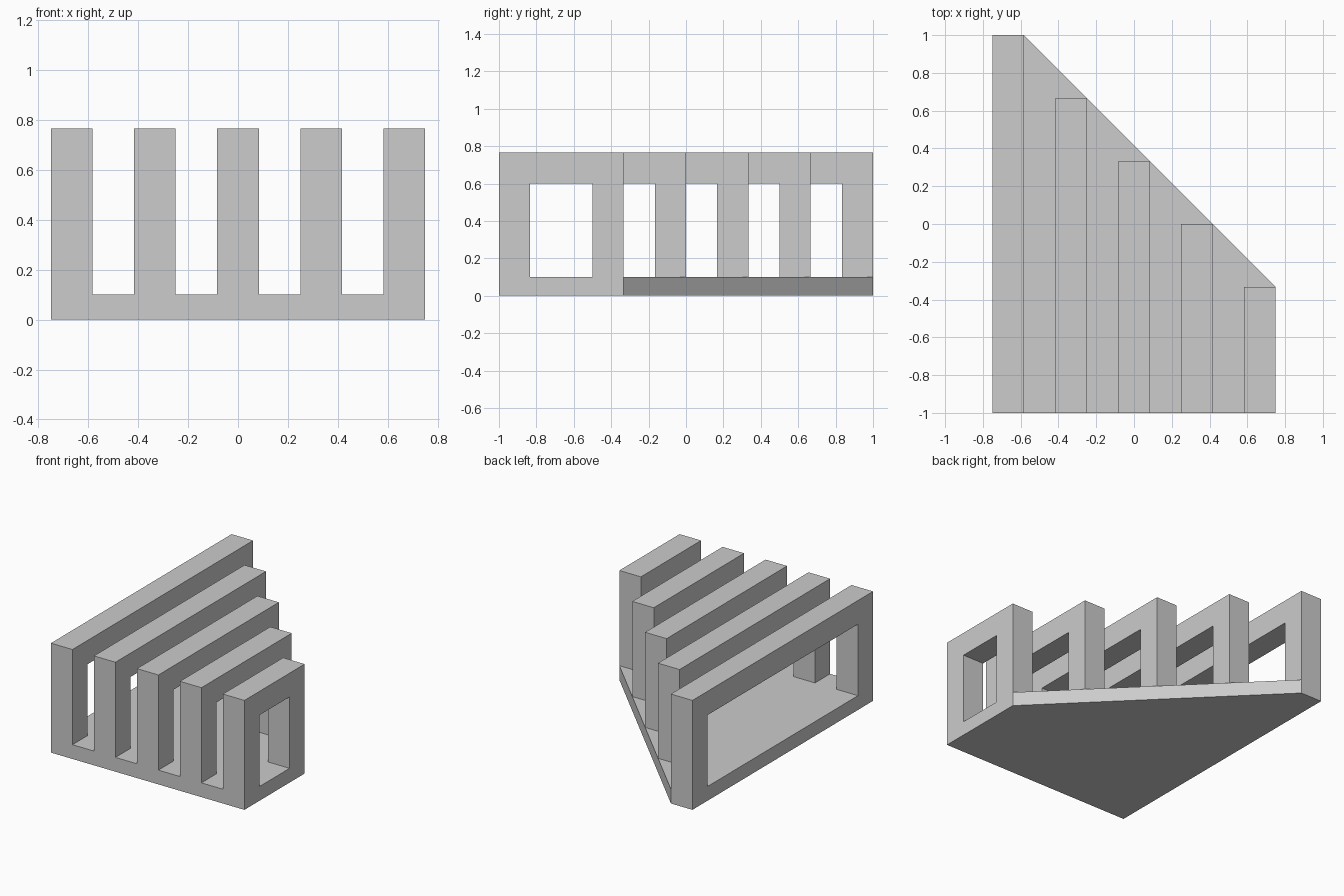
import bpy
import bmesh
from mathutils import Vector

cube = bpy.data.objects.get("Cube")
if cube:
    bpy.data.objects.remove(cube, do_unlink=True)

BAR = 1 / 6          # thickness of every bar
BASE_TOP = 0.1
HEIGHT = 0.767
FRONT = -1.0

grey = bpy.data.materials.new("light grey")
grey.use_nodes = True
colour = (0.604, 0.604, 0.604, 1)
grey.diffuse_color = colour
grey.node_tree.nodes["Principled BSDF"].inputs["Base Color"].default_value = colour


def extrude_profile(name, points, direction):
    """Extrude a closed outline along a direction into a solid object."""
    bm = bmesh.new()
    face = bm.faces.new([bm.verts.new(p) for p in points])
    result = bmesh.ops.extrude_face_region(bm, geom=[face], use_keep_orig=True)
    moved = [g for g in result["geom"] if isinstance(g, bmesh.types.BMVert)]
    bmesh.ops.translate(bm, vec=Vector(direction), verts=moved)
    bmesh.ops.recalc_face_normals(bm, faces=bm.faces)
    mesh = bpy.data.meshes.new(name)
    bm.to_mesh(mesh)
    bm.free()
    mesh.materials.append(grey)
    obj = bpy.data.objects.new(name, mesh)
    bpy.context.collection.objects.link(obj)
    return obj


# Base plate with a diagonal back edge
outline = [(-0.75, FRONT), (0.75, FRONT), (0.75, -1 / 3),
           (-0.75 + BAR, 1), (-0.75, 1)]
extrude_profile("base_plate", [(x, y, 0) for x, y in outline], (0, 0, BASE_TOP))

# Five parallel arches, each shorter than the one before
for i in range(5):
    x = -0.75 + i / 3
    back = 1 - i / 3
    under = HEIGHT - BAR
    arch = [(FRONT, BASE_TOP), (FRONT, HEIGHT), (back, HEIGHT), (back, BASE_TOP),
            (back - BAR, BASE_TOP), (back - BAR, under),
            (FRONT + BAR, under), (FRONT + BAR, BASE_TOP)]
    extrude_profile(f"arch_{i + 1}", [(x, y, z) for y, z in arch], (BAR, 0, 0))
